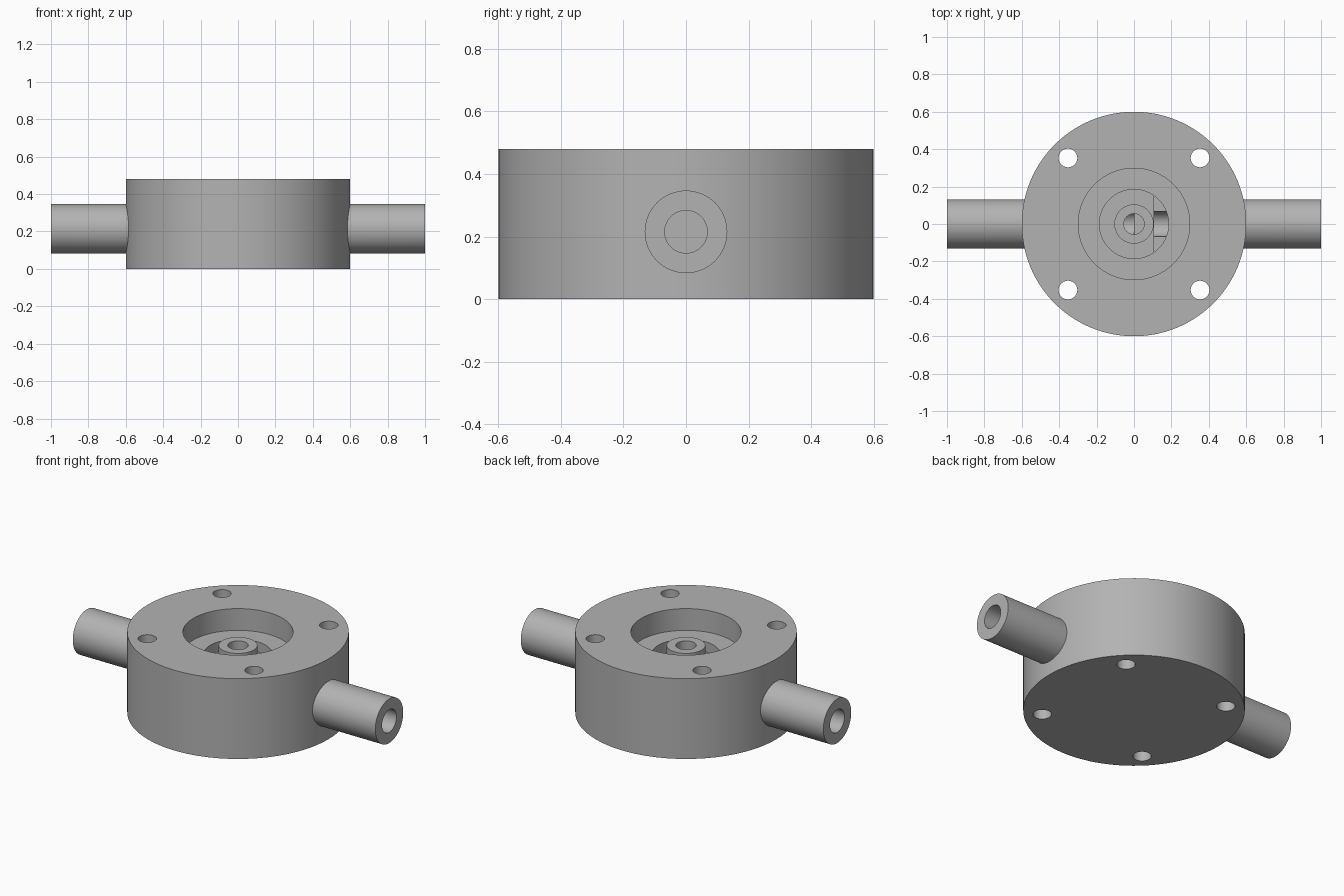
import bpy
import math

if "Cube" in bpy.data.objects:
    bpy.data.objects.remove(bpy.data.objects["Cube"], do_unlink=True)

HEIGHT, BODY_R = 0.48, 0.6
PIPE_Z, PIPE_R, BORE_R = 0.215, 0.132, 0.068
FLOOR_Z, BOSS_Z, GROOVE_Z = 0.35, 0.40, 0.29
GROOVE_R, BOSS_R = 0.185, 0.105

metal = bpy.data.materials.new("grey_metal")
metal.use_nodes = True
grey = (0.45, 0.45, 0.45, 1)
metal.diffuse_color = grey
metal.node_tree.nodes["Principled BSDF"].inputs["Base Color"].default_value = grey


def upright(name, r, z0, z1, x=0, y=0, sides=96):
    bpy.ops.mesh.primitive_cylinder_add(vertices=sides, radius=r, depth=z1 - z0,
                                        location=(x, y, (z0 + z1) / 2))
    bpy.context.object.name = name
    return bpy.context.object


def sideways(name, r, x0, x1, sides=64):
    bpy.ops.mesh.primitive_cylinder_add(vertices=sides, radius=r, depth=abs(x1 - x0),
                                        location=((x0 + x1) / 2, 0, PIPE_Z),
                                        rotation=(0, math.pi / 2, 0))
    bpy.context.object.name = name
    return bpy.context.object


def combine(target, tool, operation):
    """Apply a boolean and discard the tool."""
    mod = target.modifiers.new(operation.lower(), "BOOLEAN")
    mod.operation, mod.solver, mod.object = operation, "EXACT", tool
    bpy.context.view_layer.objects.active = target
    bpy.ops.object.modifier_apply(modifier=mod.name)
    bpy.data.objects.remove(tool, do_unlink=True)


# Round body with the two side pipes
body = upright("valve_body", BODY_R, 0, HEIGHT, sides=128)
for side in (-1, 1):
    combine(body, sideways("side_pipe", PIPE_R, side * 0.45, side), "UNION")

# Stepped recess and ring groove, then the raised seat in the middle
combine(body, upright("recess_cutter", 0.298, FLOOR_Z, HEIGHT + 0.1), "DIFFERENCE")
combine(body, upright("groove_cutter", GROOVE_R, GROOVE_Z, HEIGHT + 0.1), "DIFFERENCE")
combine(body, upright("centre_seat", BOSS_R, GROOVE_Z - 0.03, BOSS_Z), "UNION")

# Deeper pocket where the left bore opens into the groove
pocket = upright("pocket_cutter", GROOVE_R, PIPE_Z + 0.01, FLOOR_Z)
bpy.ops.mesh.primitive_cube_add(size=1, location=(BOSS_R + 0.501, 0, PIPE_Z))
combine(pocket, bpy.context.object, "INTERSECT")
combine(body, pocket, "DIFFERENCE")

# Bores: one feeds the groove, the other meets the centre hole
combine(body, sideways("left_bore", BORE_R, BOSS_R + 0.001, 1.1), "DIFFERENCE")
combine(body, sideways("right_bore", BORE_R, -1.1, 0), "DIFFERENCE")
combine(body, upright("centre_hole", 0.055, PIPE_Z - 0.03, HEIGHT, sides=48), "DIFFERENCE")

# Four bolt holes
for sx in (-1, 1):
    for sy in (-1, 1):
        combine(body, upright("bolt_hole", 0.05, -0.1, HEIGHT + 0.1,
                              sx * 0.353, sy * 0.353, 48), "DIFFERENCE")

body.data.materials.clear()
body.data.materials.append(metal)
bpy.ops.object.select_all(action="DESELECT")
body.select_set(True)
bpy.context.view_layer.objects.active = body
bpy.ops.object.shade_smooth_by_angle(angle=math.radians(30))
